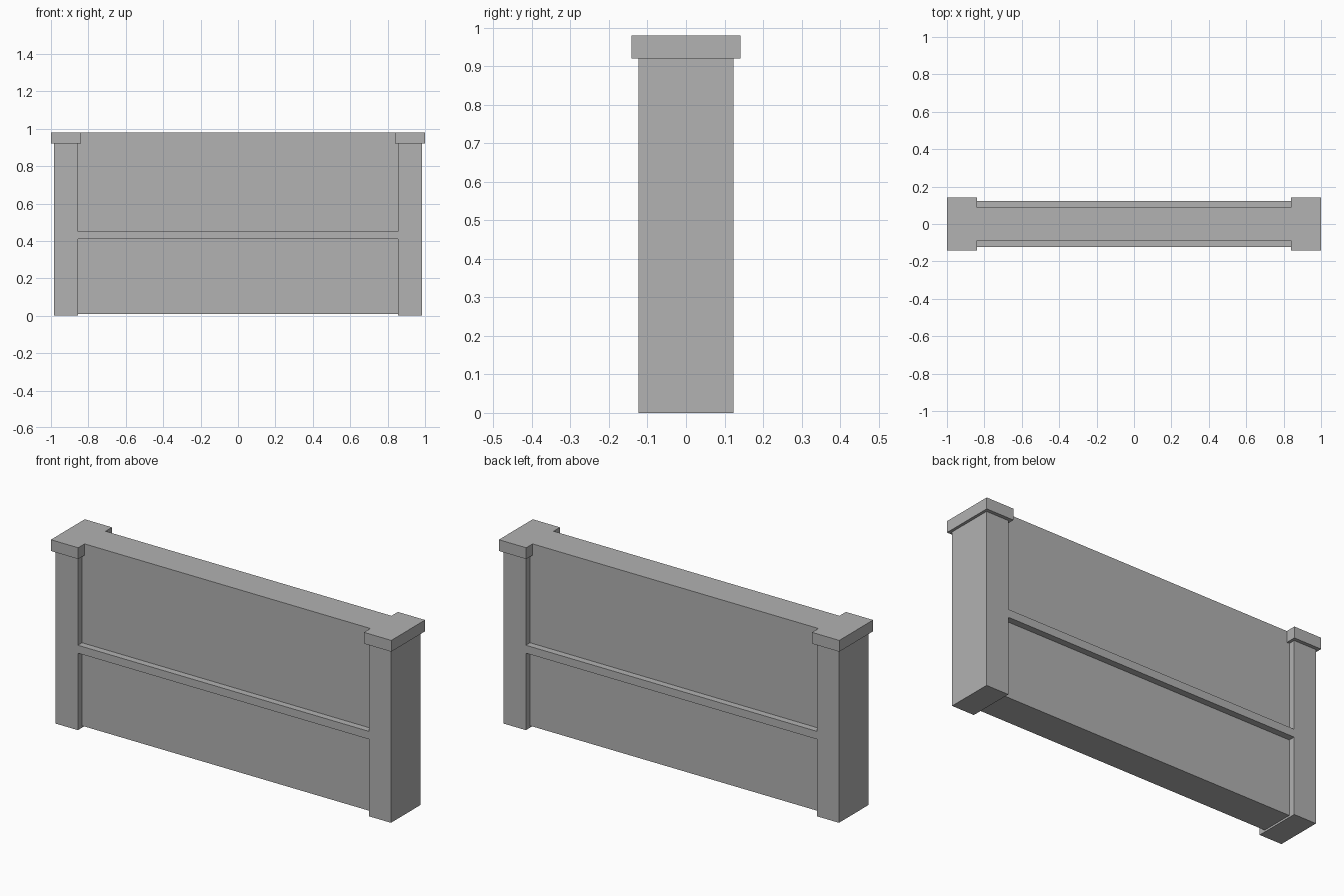
import bpy
import bmesh

if "Cube" in bpy.data.objects:
    bpy.data.objects.remove(bpy.data.objects["Cube"])

# One flat grey for the whole model
grey = bpy.data.materials.new("stone grey")
grey.diffuse_color = (0.445, 0.445, 0.445, 1.0)
grey.use_nodes = True
grey.node_tree.nodes["Principled BSDF"].inputs["Base Color"].default_value = grey.diffuse_color

# Main dimensions
POST_IN, POST_OUT, POST_Y = 0.855, 0.985, 0.123
CAP_IN, CAP_OUT, CAP_Y = 0.84, 1.0, 0.142
CAP_Z, TOP = 0.92, 0.98
PANEL_Y = 0.088


def extrude(name, profile, y0, y1):
    """Extrude an x-z outline from y0 to y1."""
    bm = bmesh.new()
    face = bm.faces.new([bm.verts.new((x, y0, z)) for x, z in profile])
    ext = bmesh.ops.extrude_face_region(bm, geom=[face])
    verts = [g for g in ext["geom"] if isinstance(g, bmesh.types.BMVert)]
    bmesh.ops.translate(bm, verts=verts, vec=(0, y1 - y0, 0))
    bmesh.ops.recalc_face_normals(bm, faces=bm.faces)
    mesh = bpy.data.meshes.new(name)
    bm.to_mesh(mesh)
    bm.free()
    mesh.materials.append(grey)
    obj = bpy.data.objects.new(name, mesh)
    bpy.context.collection.objects.link(obj)
    return obj


def box(name, x0, x1, y0, y1, z0, z1):
    return extrude(name, [(x0, z0), (x1, z0), (x1, z1), (x0, z1)], y0, y1)


# End posts with overhanging caps
for side, s in (("left", -1), ("right", 1)):
    box(f"{side}_post", s * POST_IN, s * POST_OUT, -POST_Y, POST_Y, 0, CAP_Z)
    box(f"{side}_cap", s * CAP_IN, s * CAP_OUT, -CAP_Y, CAP_Y, CAP_Z, TOP)

# Wall panel, notched at the top to meet the caps
half = [(POST_IN, 0.01), (POST_IN, CAP_Z), (CAP_IN, CAP_Z), (CAP_IN, TOP)]
extrude("wall_panel", half + [(-x, z) for x, z in reversed(half)], -PANEL_Y, PANEL_Y)

# Horizontal rails, flush with the posts on both faces
for side, s in (("front", -1), ("back", 1)):
    box(f"{side}_rail", -POST_IN, POST_IN, s * PANEL_Y, s * POST_Y, 0.409, 0.451)
